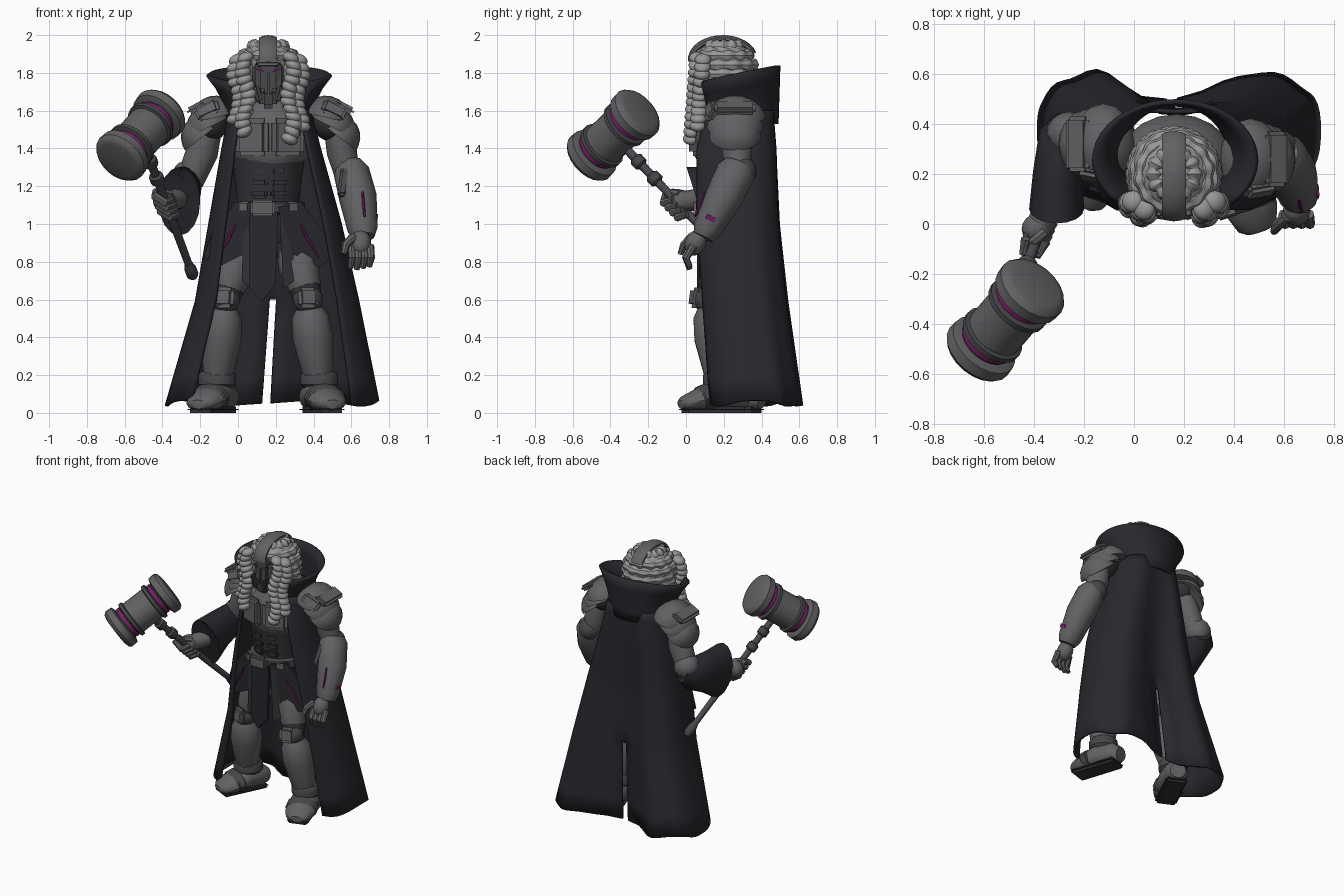
import bpy, bmesh, math
from mathutils import Vector as V, Euler

cube = bpy.data.objects.get("Cube")
if cube:
    bpy.data.objects.remove(cube, do_unlink=True)


def material(name, r, g, b):
    m = bpy.data.materials.new(name)
    m.use_nodes = True
    m.diffuse_color = (r, g, b, 1)
    m.node_tree.nodes["Principled BSDF"].inputs["Base Color"].default_value = (r, g, b, 1)
    return m


ROBE = material("robe_black", .021, .021, .027)
SUIT = material("undersuit_dark", .032, .032, .038)
STEEL = material("steel_grey", .122, .118, .124)
DARK = material("dark_steel", .062, .06, .065)
HAIR = material("wig_grey", .31, .31, .305)
PINK = material("magenta", .19, .013, .135)
HANDLE = material("handle_plum", .075, .064, .08)


def finish(name, bm, mat, angle=40):
    bmesh.ops.recalc_face_normals(bm, faces=bm.faces[:])
    me = bpy.data.meshes.new(name)
    bm.to_mesh(me)
    bm.free()
    ob = bpy.data.objects.new(name, me)
    bpy.context.collection.objects.link(ob)
    me.materials.append(mat)
    bpy.ops.object.select_all(action='DESELECT')
    ob.select_set(True)
    bpy.context.view_layer.objects.active = ob
    bpy.ops.object.shade_smooth_by_angle(angle=math.radians(angle))
    return ob


def tube(name, pts, radii, mat, n=14, ref=None):
    """Capped tube along pts; each radius is a number or (side, ref) pair."""
    pts = [V(p) for p in pts]
    whole = (pts[-1] - pts[0]).normalized()
    ref = V(ref) if ref else V((0, 0, 1)) if abs(whole.y) > .7 else V((0, 1, 0))
    bm, rings = bmesh.new(), []
    for i, p in enumerate(pts):
        t = (pts[min(i + 1, len(pts) - 1)] - pts[max(i - 1, 0)]).normalized()
        side = t.cross(ref).normalized()
        up = side.cross(t)
        r = radii[i] if isinstance(radii[i], tuple) else (radii[i], radii[i])
        rings.append([bm.verts.new(p + side * r[0] * math.cos(a) + up * r[1] * math.sin(a))
                      for a in (2 * math.pi * k / n for k in range(n))])
    for a, b in zip(rings, rings[1:]):
        for k in range(n):
            bm.faces.new((a[k], a[(k + 1) % n], b[(k + 1) % n], b[k]))
    bm.faces.new(rings[0])
    bm.faces.new(rings[-1])
    return finish(name, bm, mat)


def ball(name, loc, scale, mat, rot=(0, 0, 0), cut=None):
    """Ellipsoid, optionally with everything below local height cut removed."""
    bm = bmesh.new()
    bmesh.ops.create_uvsphere(bm, u_segments=16, v_segments=10, radius=1)
    if cut is not None:
        bmesh.ops.bisect_plane(bm, geom=bm.verts[:] + bm.edges[:] + bm.faces[:],
                               plane_co=(0, 0, cut), plane_no=(0, 0, -1), clear_outer=True)
        bmesh.ops.holes_fill(bm, edges=bm.edges[:])
    e = Euler([math.radians(a) for a in rot])
    for v in bm.verts:
        p = V(v.co[k] * scale[k] for k in range(3))
        p.rotate(e)
        v.co = p + V(loc)
    return finish(name, bm, mat)


def box(name, loc, size, mat, rot=(0, 0, 0), bevel=.012):
    bm = bmesh.new()
    bmesh.ops.create_cube(bm, size=1)
    bmesh.ops.scale(bm, vec=size, verts=bm.verts)
    if bevel:
        bmesh.ops.bevel(bm, geom=bm.edges[:], offset=bevel, segments=2, affect='EDGES')
    ob = finish(name, bm, mat)
    ob.location, ob.rotation_euler = loc, [math.radians(a) for a in rot]
    return ob


def plate(name, outline, y, mat, thick=.02, curve=.25):
    """Front facing panel from an x,z outline, swept back away from the middle."""
    bm = bmesh.new()
    f = bm.faces.new([bm.verts.new((x, y + curve * abs(x - .16), z)) for x, z in outline])
    back = bmesh.ops.extrude_face_region(bm, geom=[f])["geom"]
    bmesh.ops.translate(bm, vec=(0, thick, 0), verts=[g for g in back if isinstance(g, bmesh.types.BMVert)])
    return finish(name, bm, mat)


def sheet(name, rows, mat, thick, skip=lambda r, c: False):
    bm = bmesh.new()
    g = [[bm.verts.new(p) for p in row] for row in rows]
    for r in range(len(g) - 1):
        for c in range(len(g[0]) - 1):
            if not skip(r, c):
                bm.faces.new((g[r][c], g[r][c + 1], g[r + 1][c + 1], g[r + 1][c]))
    mod = finish(name, bm, mat, 50).modifiers.new("thickness", 'SOLIDIFY')
    mod.thickness, mod.offset = thick, 0


def power(v):
    return math.copysign(abs(v) ** .7, v)


# Long open robe: height, left x, right x, front y, back y
PROFILE = [(1.6, -.04, .38, .11, .465), (1.4, -.08, .43, .06, .485), (1.0, -.15, .54, .06, .505),
           (.6, -.22, .63, .09, .55), (.05, -.38, .74, .13, .63)]
rows, COLS = [], 49
for (a, b) in zip(PROFILE, PROFILE[1:]):
    for s in range(5 if b is PROFILE[-1] else 4):
        z, xl, xr, yf, yb = (p + (q - p) * s / 4 for p, q in zip(a, b))
        t = (1.6 - z) / 1.55
        cx, cy, rx, ry = (xl + xr) / 2, (yf + yb) / 2, (xr - xl) / 2, (yb - yf) / 2
        row = []
        for c in range(COLS + 1):
            d = c / COLS - .5
            th = math.pi + math.radians(276) * d * (1 - .93 * math.exp(-(d / .025) ** 2))
            back = math.cos(th) < 0
            y = cy - ry * power(math.cos(th)) * (1 + .045 * t * math.sin(11 * th) if back else 1.22)
            y -= (.015 + .12 * t) * math.exp(-((th - math.pi) / .28) ** 2)
            row.append((cx + rx * power(math.sin(th)) - .03 * t * max(0, -math.cos(th)) ** 4, y,
                        z + .015 * t * math.sin(5 * th)))
        rows.append(row)
sheet("robe", rows, ROBE, .018, lambda r, c: c == COLS // 2 and r >= 12)

# Flared standing collar
rows = []
for s in range(5):
    k, row = s / 4, []
    for c in range(31):
        th = math.radians(44 + 272 * c / 30)
        back = (1 - math.cos(th)) / 2
        row.append((.165 + (.215 + .11 * k * k) * math.sin(th), .28 - (.2 + .01 * k) * math.cos(th) - .05 * k * (1 - back),
                    1.53 + k * (.21 + .1 * back)))
    rows.append(row)
sheet("collar", rows, ROBE, .02)

# Torso
tube("abdomen", [(.16, .24, z) for z in (.9, 1.0, 1.12, 1.25, 1.38)],
     [(.13, .12), (.18, .16), (.165, .15), (.18, .165), (.2, .18)], SUIT, 20)
tube("chest_armor", [(.17, .24, z) for z in (1.3, 1.36, 1.48, 1.57, 1.63, 1.67)],
     [(.15, .16), (.21, .195), (.235, .2), (.22, .18), (.15, .13), (.09, .09)], STEEL, 20)
for s in (-1, 1):
    box("breast_plate", (.17 + s * .093, .065, 1.46), (.18, .06, .2), STEEL, (0, 0, s * 20), .025)
    for i in range(3):
        box("abdominal_segment", (.165 + s * .05, .095, 1.16 + i * .06), (.085, .04, .05), SUIT, (0, 0, s * 14))
tube("belt", [(.16, .24, z) for z in (1.05, 1.06, 1.11, 1.12)],
     [(.18, .16), (.195, .175), (.195, .175), (.18, .16)], DARK, 20)
box("belt_buckle", (.13, .06, 1.085), (.13, .04, .085), STEEL)
for s in (-1, 1):
    box("belt_pouch", (.16 + s * .13, .1, 1.09), (.08, .04, .06), STEEL, (0, 0, s * 25))
plate("center_tabard", [(.06, 1.07), (.21, 1.07), (.2, .68), (.125, .59), (.06, .66)], .055, ROBE, .02, .1)
for s, n in ((-1, "right"), (1, "left")):
    m = lambda *q: [(.16 + s * x, z) for x, z in q]
    plate(n + "_hip_cloth", m((.05, 1.09), (.17, 1.12), (.3, .95), (.34, .83), (.27, .77), (.13, .84)), .05, ROBE)
    plate(n + "_tabard_edge", m((.06, 1.06), (.13, 1.04), (.14, .7), (.08, .66)), .05, SUIT)
    tube(n + "_hip_trim", [(.16 + s * x, .047 + .25 * x, z) for x, z in ((.17, 1.0), (.21, .92), (.27, .82))],
         [.004, .008, .004], PINK, 6)

# Legs and boots: hip, knee, ankle, foot turn
for n, hip, knee, ankle, turn in (
        ("right", V((.06, .26, .98)), V((-.07, .2, .6)), V((-.11, .28, .15)), -26),
        ("left", V((.27, .24, .98)), V((.37, .13, .6)), V((.43, .19, .15)), 18)):
    tube(n + "_thigh", [hip, hip.lerp(knee, .45), knee], [.1, .1, .075], SUIT)
    a, b = hip.lerp(knee, .3), hip.lerp(knee, .85)
    tube(n + "_thigh_armor", [a, a.lerp(b, .4), b], [.098, .112, .085], STEEL, 10)
    ball(n + "_knee", knee + V((0, -.02, .0)), (.08, .07, .075), DARK)
    box(n + "_knee_guard", knee + V((0, -.08, .01)), (.11, .045, .11), STEEL, (-8, 0, turn), .02)
    tube(n + "_shin", [knee, knee.lerp(ankle, .5), ankle], [.065, .08, .06], SUIT)
    tube(n + "_shin_armor", [knee.lerp(ankle, k) + V((0, -.01, 0)) for k in (.1, .2, .45, .8, .95)],
         [.07, .098, .108, .085, .075], STEEL, 10)
    tube(n + "_ankle_cuff", [ankle + V((0, 0, z)) for z in (-.02, .0, .05, .07)], [.08, .1, .1, .085], DARK, 12)
    fwd = V((math.sin(math.radians(turn)), -math.cos(math.radians(turn)), 0))
    at = lambda d, z: V((ankle.x, ankle.y, z)) + fwd * d
    box(n + "_sole", at(.05, .0175), (.15, .34, .035), SUIT, (0, 0, turn), .015)
    tube(n + "_boot", [at(d, z) for d, z in ((-.14, .07), (-.09, .085), (.03, .095), (.14, .065), (.21, .05), (.23, .045))],
         [(.055, .05), (.085, .08), (.095, .085), (.105, .06), (.08, .04), (.05, .025)], STEEL, 12, (0, 0, 1))
    tube(n + "_toe_band", [at(d, z) for d, z in ((.07, .08), (.08, .08), (.12, .073), (.13, .07))],
         [(.096, .06), (.112, .078), (.112, .07), (.1, .055)], DARK, 12, (0, 0, 1))

# Layered shoulder armor
for s, n, c in ((-1, "right", V((-.14, .32, 1.54))), (1, "left", V((.485, .26, 1.54)))):
    ball(n + "_shoulder_joint", c, (.09, .11, .1), SUIT)
    for i in range(3):
        ball(f"{n}_pauldron_layer_{i + 1}", c + V((s * (.03 * i - .02), 0, .01 - .05 * i)),
             (.13 - .006 * i, .165 - .012 * i, .13), STEEL, (0, s * (14 + 12 * i), 0), .1)
    box(n + "_pauldron_block", c + V((s * .02, -.12, .06)), (.13, .05, .08), STEEL, (-25, s * 25, s * 10), .015)
    box(n + "_pauldron_shelf", c + V((s * .085, 0, .075)), (.1, .22, .04), STEEL, (0, s * 28, 0), .015)

# Left arm
tube("left_upper_arm", [(.53, .26, 1.5), (.55, .27, 1.38), (.58, .28, 1.25)], [.075, .08, .065], STEEL, 12)
ball("left_elbow", (.585, .3, 1.28), (.075, .075, .075), DARK)
tube("left_gauntlet", [(.59, .28, 1.32), (.6, .265, 1.28), (.635, .2, 1.14), (.66, .11, .97), (.665, .09, .93)],
     [(.07, .08), (.095, .105), (.1, .1), (.08, .075), (.06, .055)], STEEL, 12)
box("left_gauntlet_guard", (.56, .17, 1.22), (.05, .06, .16), DARK, (-20, 8, 0))
box("left_gauntlet_glow", (.735, .13, 1.03), (.009, .05, .025), PINK, (-30, 8, 0), 0)
tube("left_gauntlet_trim", [(.66, .1, 1.17), (.665, .075, 1.1), (.67, .045, 1.04)], [.006, .008, .005], PINK, 6)
ball("left_palm", (.65, .05, .9), (.055, .055, .07), STEEL, (-25, 0, 0))
for i in range(4):
    x = .6 + .033 * i
    tube(f"left_finger_{i + 1}", [(x, .04, .885), (x + .005, 0, .82), (x - .005, .02, .76 + .008 * abs(i - 1))],
         [.022, .021, .015], STEEL, 8)
tube("left_thumb", [(.61, .03, .93), (.57, -.01, .89), (.56, -.03, .84)], [.025, .022, .015], STEEL, 8)

# Right arm with hanging bell sleeve
tube("right_upper_arm", [(-.16, .33, 1.5), (-.19, .34, 1.38), (-.25, .35, 1.24)], [.075, .085, .075], STEEL, 12)
ball("right_elbow_guard", (-.26, .36, 1.25), (.09, .09, .09), STEEL)
tube("right_sleeve", [(-.26, .41, 1.22), (-.285, .36, 1.2), (-.305, .2, 1.16), (-.31, .06, 1.12), (-.305, .09, 1.125)],
     [(.06, .07), (.095, .11), (.1, .145), (.11, .19), (.09, .165)], ROBE, 16, (0, 0, 1))
tube("right_forearm", [(-.31, .12, 1.14), (-.375, .0, 1.12)], [.06, .055], STEEL, 12)
ball("right_palm", (-.39, -.02, 1.12), (.06, .06, .06), STEEL)

# Hammer: handle, grip fingers, head
low, mid = V((-.24, .32, .73)), V((-.515, -.385, 1.47))
rod = lambda k: low.lerp(mid, k)
tube("hammer_handle", [rod(k) for k in (0, .3, .6, 1)], [.02, .022, .022, .024], HANDLE, 10)
tube("handle_pommel", [rod(k) for k in (-.02, .0, .05, .08)], [.018, .032, .032, .022], DARK, 10)
for a in (.66, .78):
    tube("handle_collar", [rod(a + k) for k in (0, .01, .05, .06)], [.025, .038, .038, .025], DARK, 10)
for i in range(4):
    p = rod(.46 + i * .035)
    tube(f"right_finger_{i + 1}", [p + V(o) for o in ((.045, .01, -.02), (.01, -.04, -.035), (-.045, -.03, 0), (-.04, .02, .025))],
         [.019, .023, .023, .018], STEEL, 8)
tube("right_thumb", [(-.36, -.03, 1.16), (-.40, -.07, 1.165), (-.43, -.08, 1.13)], [.024, .022, .018], STEEL, 8)
axis = V((-.53, -.62, -.58)).normalized()
barrel = lambda n, mat, *q: tube(n, [mid + axis * d for d, r in q], [r for d, r in q], mat, 20)
barrel("hammer_barrel", STEEL, (-.09, .105), (-.08, .118), (.08, .118), (.09, .105))
barrel("hammer_core", SUIT, (-.17, .11), (.17, .11))
for s, n in ((-1, "rear"), (1, "front")):
    barrel(f"hammer_{n}_ring", DARK, (s * .08, .12), (s * .086, .134), (s * .108, .134), (s * .114, .12))
    barrel(f"hammer_{n}_glow", PINK, (s * .118, .116), (s * .14, .116))
    barrel(f"hammer_{n}_cap", STEEL, (s * .15, .12), (s * .16, .147), (s * .205, .15), (s * .225, .135), (s * .232, .11))

# Head and mask
tube("neck", [(.165, .23, 1.58), (.165, .22, 1.72)], [.08, .075], SUIT)
ball("head", (.16, .2, 1.79), (.125, .15, .18), DARK)
box("face_mask", (.16, .09, 1.78), (.14, .1, .19), DARK, (-4, 0, 0), .03)
box("mask_jaw", (.16, .075, 1.67), (.095, .1, .11), DARK, (12, 0, 0), .025)
box("mask_nose", (.16, .042, 1.74), (.035, .03, .15), DARK, (-6, 0, 0))
box("mask_brow", (.16, .05, 1.855), (.13, .06, .04), STEEL, (-15, 0, 0))
for s in (-1, 1):
    box("eye", (.16 + s * .045, .037, 1.815), (.04, .008, .01), PINK, (0, s * -15, 0), 0)
    box("mask_cheek", (.16 + s * .055, .06, 1.69), (.03, .08, .1), DARK, (0, s * 14, 0))

# Curled wig: stacked wavy rolls open at the face, a center crest, hanging locks
for i in range(8):
    h = i / 7
    r = .155 if h < .6 else .155 * math.sqrt(1 - ((h - .6) / .46) ** 2)
    open_ = 38 if i < 6 else 12
    ang = [math.radians(open_ + (360 - 2 * open_) * k / 60) for k in range(61)]
    tube(f"wig_roll_{i + 1}", [(.16 + r * math.sin(a), .2 - r * math.cos(a), 1.6 + .34 * h) for a in ang],
         [.033 + .006 * math.sin(12 * a + i * 2) for a in ang], HAIR, 8, (0, 0, 1))
ball("wig_crown", (.16, .2, 1.87), (.145, .15, .105), HAIR)
arc = [math.radians(-5 + 170 * k / 14) for k in range(15)]
tube("wig_crest", [(.16, .195 - .165 * math.cos(a), 1.87 + .11 * math.sin(a)) for a in arc],
     [(.02, .05)] * 15, STEEL, 10, (1, 0, 0))
for a in (-1, 1):
    for col, (off, start, count) in enumerate(((.12, 1.88, 11), (.165, 1.87, 9))):
        for i in range(count + (a > 0)):
            sway = .016 * math.sin(i * .9)
            ball("wig_lock", (.16 + a * (off + sway), .06 + .03 * col - .003 * i, start - .039 * i),
                 (.045, .044, .03), HAIR, (0, a * (22 + 10 * math.sin(i * 2)), 0))
